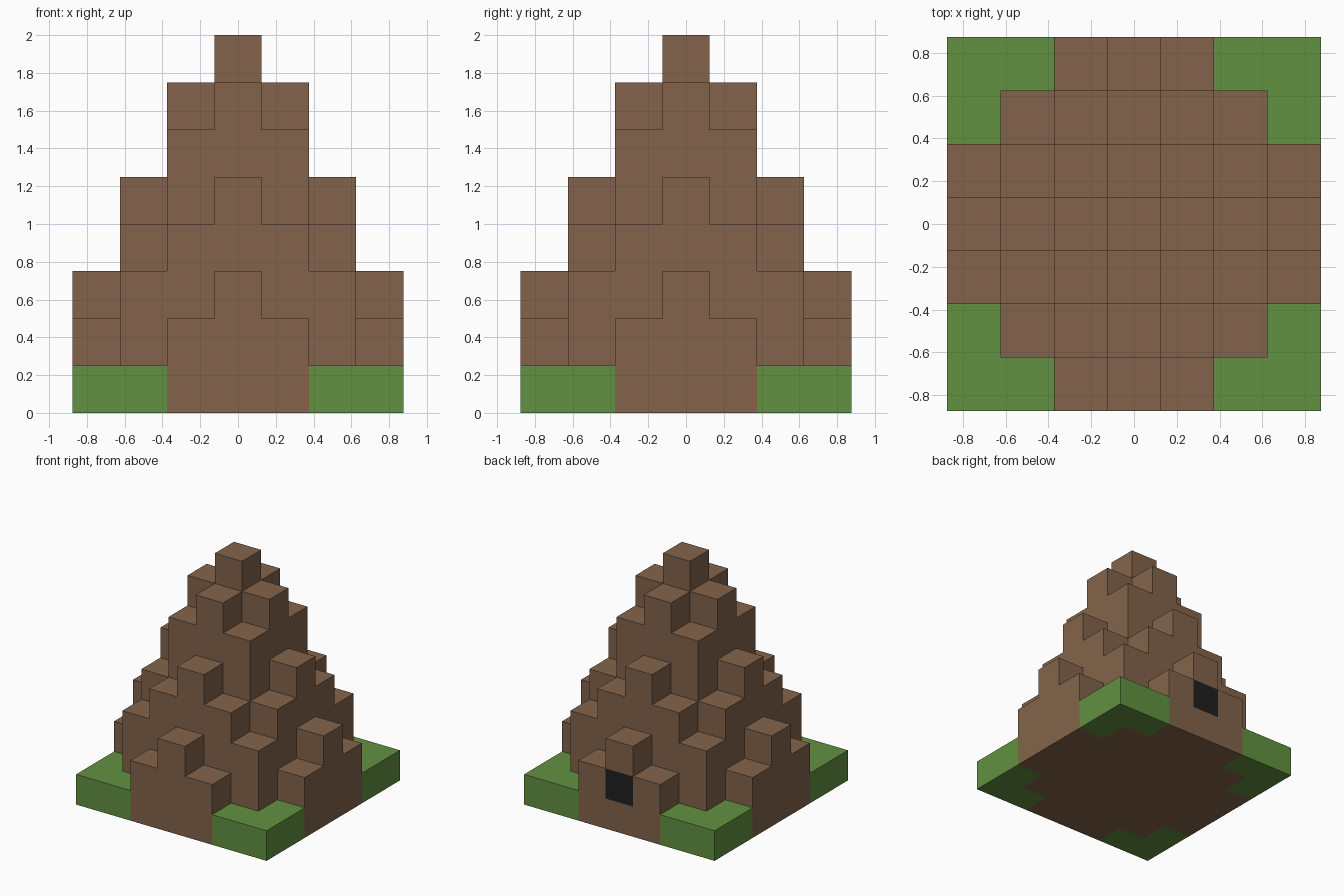
import bpy, bmesh
from mathutils import Vector

cube = bpy.data.objects.get("Cube")
if cube:
    bpy.data.objects.remove(cube, do_unlink=True)

S = 0.25   # edge of one block
R = 3      # blocks from the centre to the rim

# Stack heights in blocks for one quarter, indexed by distance from the centre
QUARTER = ((8, 7, 5, 3),
           (7, 6, 4, 2),
           (5, 4, 3, 1),
           (3, 2, 1, 1))
SIDES = [Vector(d) for d in ((1, 0, 0), (-1, 0, 0), (0, 1, 0), (0, -1, 0))]
UP = Vector((0, 0, 1))


def height(x, y):
    return QUARTER[abs(x)][abs(y)] if max(abs(x), abs(y)) <= R else 0


def material(name, rgb):
    mat = bpy.data.materials.new(name)
    mat.use_nodes = True
    mat.diffuse_color = (*rgb, 1)
    bsdf = next(n for n in mat.node_tree.nodes if n.type == 'BSDF_PRINCIPLED')
    bsdf.inputs["Base Color"].default_value = (*rgb, 1)
    bsdf.inputs["Roughness"].default_value = 0.9
    return mat


def add_face(bm, block, normal):
    """One square face of a block, pointing along normal."""
    u = Vector((normal.y, normal.z, normal.x))
    v = normal.cross(u)
    centre = Vector(block) + UP / 2 + normal / 2
    corners = [centre + (u * a + v * b) / 2
               for a, b in ((-1, -1), (1, -1), (1, 1), (-1, 1))]
    bm.faces.new([bm.verts.new(c * S) for c in corners])


def finish(name, bm, mat):
    bmesh.ops.remove_doubles(bm, verts=bm.verts, dist=0.001)
    mesh = bpy.data.meshes.new(name)
    bm.to_mesh(mesh)
    bm.free()
    mesh.materials.append(mat)
    bpy.context.collection.objects.link(bpy.data.objects.new(name, mesh))


mound, turf, doorway = bmesh.new(), bmesh.new(), bmesh.new()

# Outer skin of the stacked blocks: turf where a stack is one block high
for x in range(-R, R + 1):
    for y in range(-R, R + 1):
        h = height(x, y)
        part = turf if h == 1 else mound
        add_face(part, (x, y, h - 1), UP)
        add_face(part, (x, y, 0), -UP)
        for side in SIDES:
            for z in range(height(x + int(side.x), y + int(side.y)), h):
                # Dark entrance in the middle of the back
                is_door = (x, y, z) == (0, R, 1) and side.y > 0
                add_face(doorway if is_door else part, (x, y, z), side)

finish("earth_mound", mound, material("earth brown", (0.227, 0.127, 0.070)))
finish("turf_corners", turf, material("grass green", (0.122, 0.283, 0.053)))
finish("doorway", doorway, material("dark opening", (0.014, 0.014, 0.014)))
